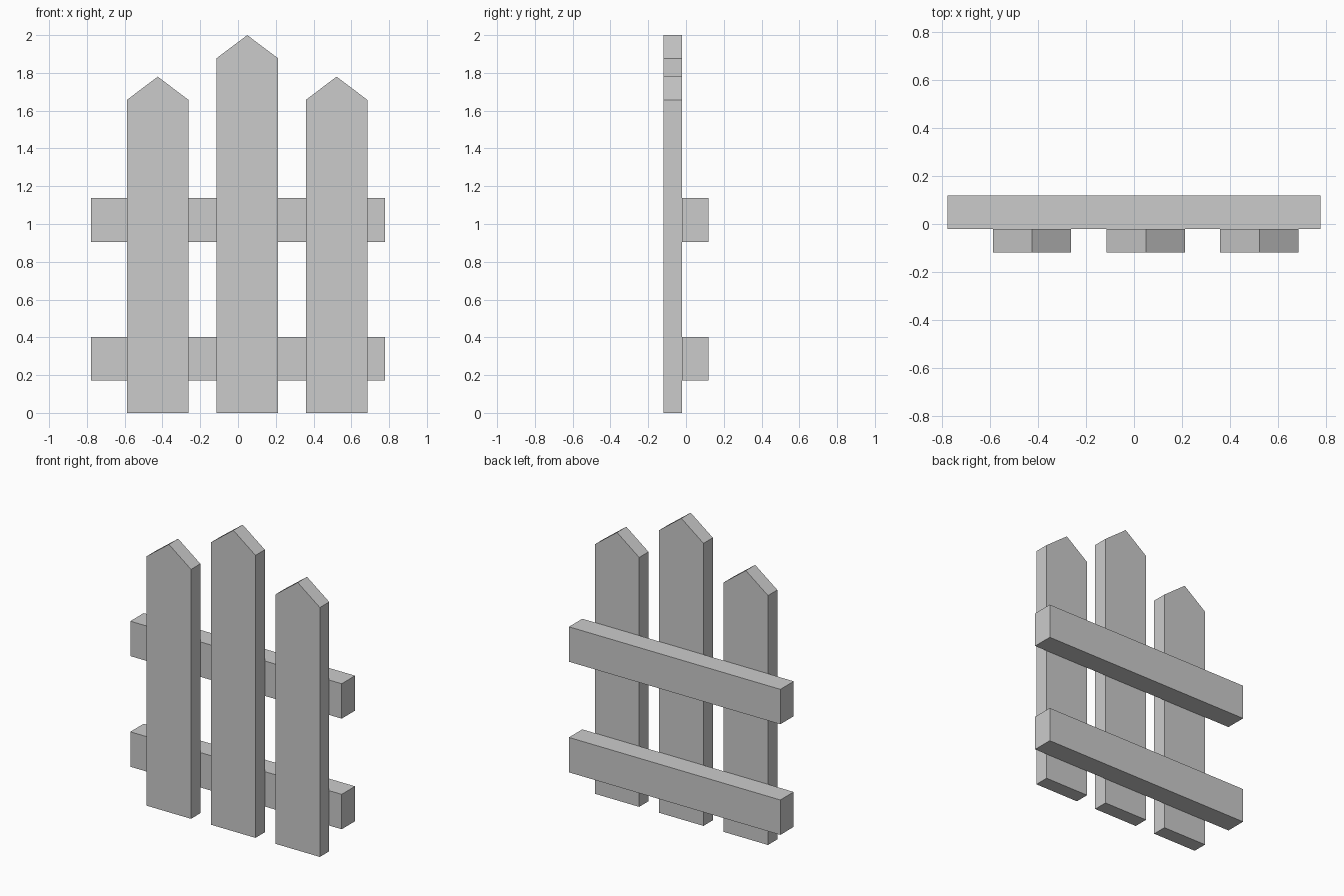
import bpy, bmesh

if "Cube" in bpy.data.objects:
    bpy.data.objects.remove(bpy.data.objects["Cube"])

FRONT, JOIN, BACK = -0.119, -0.021, 0.119


def extrude_profile(name, points, y0, y1):
    """Closed prism from an (x, z) outline, extruded from y0 to y1."""
    bm = bmesh.new()
    face = bm.faces.new([bm.verts.new((x, y0, z)) for x, z in points])
    ext = bmesh.ops.extrude_face_region(bm, geom=[face])
    verts = [v for v in ext["geom"] if isinstance(v, bmesh.types.BMVert)]
    bmesh.ops.translate(bm, verts=verts, vec=(0, y1 - y0, 0))
    bmesh.ops.recalc_face_normals(bm, faces=bm.faces)
    mesh = bpy.data.meshes.new(name)
    bm.to_mesh(mesh)
    bm.free()
    bpy.context.collection.objects.link(bpy.data.objects.new(name, mesh))


# Pointed pickets
HALF, POINT = 0.163, 0.123
for name, x, top in (("left", -0.425, 1.78), ("middle", 0.049, 2.0), ("right", 0.522, 1.78)):
    shoulder = top - POINT
    extrude_profile(name + "_picket",
                    [(x - HALF, 0), (x + HALF, 0), (x + HALF, shoulder),
                     (x, top), (x - HALF, shoulder)], FRONT, JOIN)

# Horizontal rails behind the pickets
RAIL = 0.777
for name, z0, z1 in (("lower", 0.171, 0.403), ("upper", 0.906, 1.138)):
    extrude_profile(name + "_rail",
                    [(-RAIL, z0), (RAIL, z0), (RAIL, z1), (-RAIL, z1)], JOIN, BACK)
